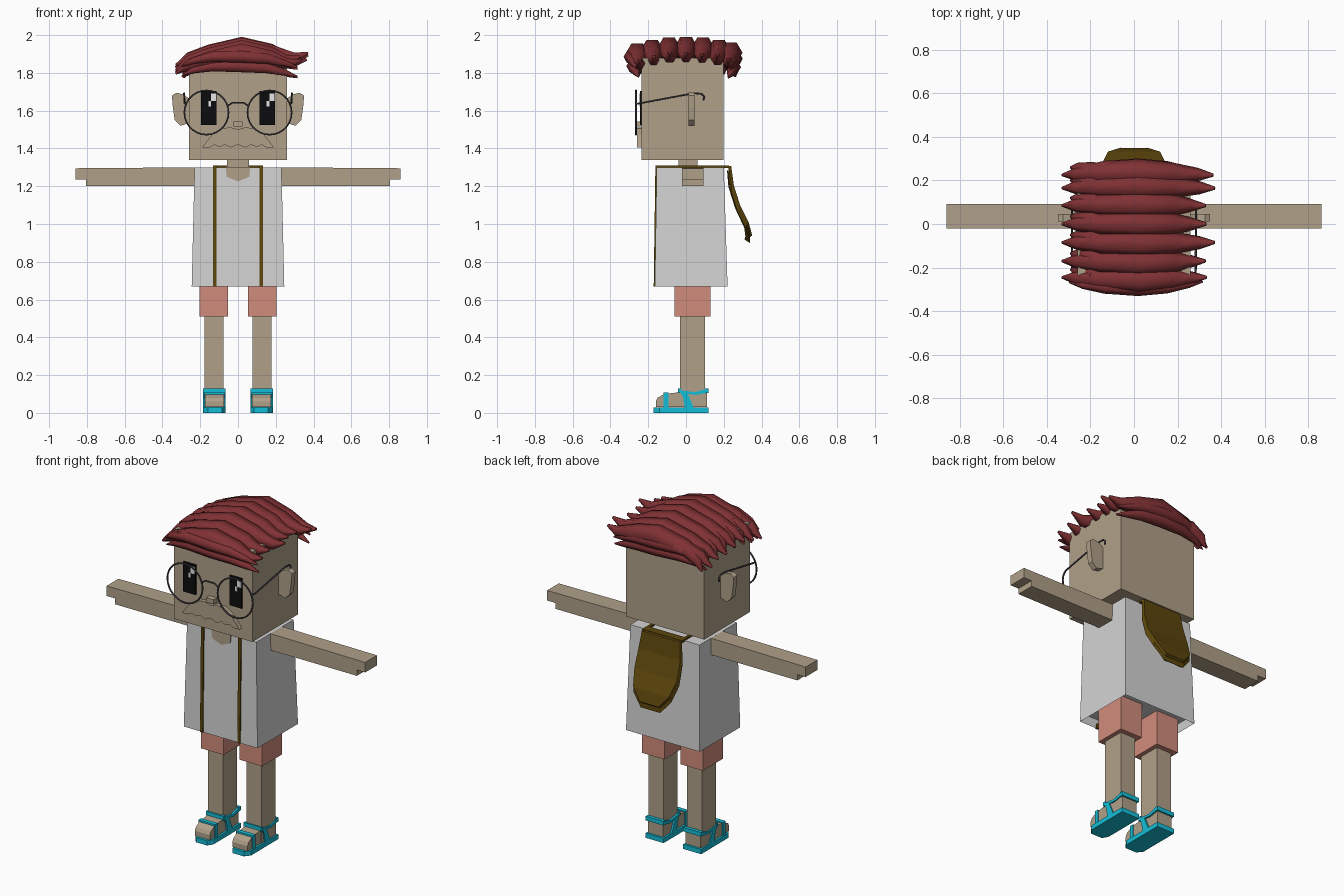
import bpy, bmesh, math, random
from mathutils import Vector

random.seed(4)
old = bpy.data.objects.get("Cube")
if old:
    bpy.data.objects.remove(old)


def material(name, r, g, b):
    m = bpy.data.materials.new(name)
    m.use_nodes = True
    col = [(c / 255 / 12.92 if c < 11 else ((c / 255 + 0.055) / 1.055) ** 2.4) for c in (r, g, b)] + [1]
    m.diffuse_color = col
    m.node_tree.nodes["Principled BSDF"].inputs["Base Color"].default_value = col
    return m


skin = material("skin tan", 176, 160, 137)
white = material("shirt white", 212, 212, 212)
coral = material("shorts coral", 209, 140, 123)
cyan = material("sandal cyan", 20, 189, 215)
red = material("hair red", 128, 49, 52)
olive = material("hood olive", 92, 70, 12)
wire = material("frame grey", 78, 72, 78)
black = material("eye black", 12, 12, 14)
shine = material("eye shine", 245, 245, 245)


def finish(name, bm, mat):
    bmesh.ops.recalc_face_normals(bm, faces=bm.faces)
    me = bpy.data.meshes.new(name)
    bm.to_mesh(me)
    bm.free()
    me.materials.append(mat)
    ob = bpy.data.objects.new(name, me)
    bpy.context.collection.objects.link(ob)
    return ob


def prism(name, pts, axis, lo, hi, mat):
    """Extrude a flat outline along one axis."""
    bm = bmesh.new()

    def place(p, d):
        return {"X": (d, p[0], p[1]), "Y": (p[0], d, p[1]), "Z": (p[0], p[1], d)}[axis]
    f = bm.faces.new([bm.verts.new(place(p, lo)) for p in pts])
    new = bmesh.ops.extrude_face_region(bm, geom=[f])["geom"]
    shift = Vector(place((0, 0), hi - lo))
    bmesh.ops.translate(bm, vec=shift, verts=[v for v in new if isinstance(v, bmesh.types.BMVert)])
    return finish(name, bm, mat)


def box(name, x, y, z, mat):
    return prism(name, [(x[0], y[0]), (x[1], y[0]), (x[1], y[1]), (x[0], y[1])], "Z", z[0], z[1], mat)


def tube(name, pts, size, mat, radii=None, closed=False, smooth=False):
    """Round wire or tapered lock along a path."""
    cu = bpy.data.curves.new(name, "CURVE")
    cu.dimensions = "3D"
    cu.bevel_depth = size
    cu.bevel_resolution = 1
    cu.use_fill_caps = True
    sp = cu.splines.new("POLY")
    sp.points.add(len(pts) - 1)
    for i, p in enumerate(pts):
        sp.points[i].co = (*p, 1)
        sp.points[i].radius = radii[i] if radii else 1
    sp.use_cyclic_u = closed
    cu.materials.append(mat)
    ob = bpy.data.objects.new(name, cu)
    bpy.context.collection.objects.link(ob)
    bpy.ops.object.select_all(action="DESELECT")
    ob.select_set(True)
    bpy.context.view_layer.objects.active = ob
    bpy.ops.object.convert(target="MESH")
    ob = bpy.context.view_layer.objects.active
    for p in ob.data.polygons:
        p.use_smooth = smooth
    return ob


# Head and neck
box("head", (-.26, .26), (-.235, .198), (1.34, 1.88), skin)
box("neck", (-.058, .058), (-.04, .06), (1.28, 1.36), skin)

# Flared shirt with a recessed hem
bm = bmesh.new()
rings = []
for w, y0, y1, z in ((.245, -.165, .22, .67), (.23, -.155, .2, 1.3)):
    rings.append([bm.verts.new(c) for c in ((-w, y0, z), (w, y0, z), (w, y1, z), (-w, y1, z))])
hem = bm.faces.new(rings[0])
bm.faces.new(rings[1])
for i in range(4):
    j = (i + 1) % 4
    bm.faces.new((rings[0][i], rings[0][j], rings[1][j], rings[1][i]))
bmesh.ops.recalc_face_normals(bm, faces=bm.faces)
bmesh.ops.inset_region(bm, faces=[hem], thickness=.012)
bmesh.ops.translate(bm, vec=(0, 0, .05), verts=hem.verts)
finish("shirt", bm, white)
prism("neckline", [(-.065, 1.302), (.065, 1.302), (.06, 1.25), (0, 1.225), (-.06, 1.25)],
      "Y", -.161, -.152, skin)

# Paired parts
for s, side in ((1, "left"), (-1, "right")):
    def sx(*xs):
        return [s * x for x in xs]

    def mir(pts):
        return [(s * p[0], *p[1:]) for p in pts]

    # Arm with a stepped hand
    prism(side + "_arm", mir([(.22, 1.2), (.805, 1.2), (.805, 1.235), (.86, 1.235), (.86, 1.295), (.22, 1.3)]),
          "Y", -.02, .092, skin)
    # Leg and shorts
    box(side + "_leg", sx(.078, .178), (-.033, .1), (.03, .6), skin)
    box(side + "_short", sx(.053, .203), (-.06, .13), (.51, .72), coral)
    # Foot and sandal
    prism(side + "_foot", [(-.16, .03), (.11, .03), (.11, .11), (-.03, .11), (-.115, .1), (-.15, .08), (-.16, .06)],
          "X", *sx(.075, .175), skin)
    prism(side + "_sole", mir([(.065, .12), (.065, -.14), (.085, -.172), (.16, -.172), (.185, -.14), (.185, .12)]),
          "Z", 0, .028, cyan)
    box(side + "_toe_strap", sx(.07, .18), (-.118, -.092), (.02, .108), cyan)
    ankle = [(-.04, .13), (-.02, .118), (.05, .11), (.12, .13), (.12, .107), (.05, .095), (.01, .1),
             (.045, .02), (-.005, .02), (-.015, .08)]
    for x0, x1 in ((.065, .079), (.171, .185)):
        prism(side + "_ankle_strap", ankle, "X", *sx(x0, x1), cyan)
    box(side + "_front_strap", sx(.066, .184), (-.042, -.025), (.105, .13), cyan)
    box(side + "_heel_strap", sx(.066, .184), (.1, .12), (.105, .13), cyan)
    # Ear
    prism(side + "_ear", mir([(.255, 1.66), (.285, 1.685), (.325, 1.695), (.35, 1.68), (.345, 1.62),
                              (.335, 1.55), (.305, 1.52), (.255, 1.535)]), "Y", .012, .046, skin)
    # Eye with highlights on the same side of each
    cx = s * .154
    box(side + "_eye", (cx - .041, cx + .041), (-.243, -.234), (1.525, 1.705), black)
    box(side + "_eye_shine", (cx + .012, cx + .038), (-.246, -.24), (1.65, 1.692), shine)
    box(side + "_eye_glint", (cx - .002, cx + .012), (-.246, -.24), (1.622, 1.65), shine)
    # Glasses rim and temple
    ring = [(s * .167 + .117 * math.cos(a * math.tau / 28), -.265, 1.59 + .117 * math.sin(a * math.tau / 28))
            for a in range(28)]
    tube(side + "_rim", ring, .005, wire, closed=True)
    tube(side + "_temple", mir([(.274, -.265, 1.635), (.283, -.24, 1.64), (.285, 0, 1.685), (.285, .04, 1.692),
                                (.285, .08, 1.69), (.285, .096, 1.675), (.285, .092, 1.655)]), .005, wire)
    # Strap over the shoulder
    prism(side + "_strap", [(-.171, .67), (-.162, 1.31), (.225, 1.31), (.225, 1.298), (-.15, 1.298), (-.16, .67)],
          "X", *sx(.115, .133), olive)

# Glasses bridge, nose and moustache
tube("bridge", [(-.055, -.265, 1.625), (-.03, -.265, 1.642), (.03, -.265, 1.642), (.055, -.265, 1.625)], .005, wire)
box("nose", (-.025, .025), (-.268, -.234), (1.515, 1.543), skin)
half = [(.04, 1.512), (.09, 1.505), (.135, 1.475), (.165, 1.44), (.19, 1.405), (.15, 1.405), (.125, 1.42),
        (.1, 1.407), (.07, 1.42), (.04, 1.405)]
outline = [(0, 1.5)] + half + [(0, 1.42)] + [(-x, z) for x, z in reversed(half)]
prism("moustache", outline, "Y", -.26, -.234, skin)

# Hood hanging down the back with a raised border
bm = bmesh.new()
rows = []
for z, w, y in ((1.308, .13, .225), (1.2, .145, .24), (1.09, .148, .275), (1.0, .125, .32), (.93, .065, .338)):
    rows.append([bm.verts.new((w * t, y, z)) for t in (-1, -.4, .4, 1)])
for a, b in zip(rows, rows[1:]):
    for i in range(3):
        bm.faces.new((a[i + 1], a[i], b[i], b[i + 1]))
bmesh.ops.inset_region(bm, faces=bm.faces[:], thickness=.02, depth=0, use_boundary=True)
bmesh.ops.inset_region(bm, faces=bm.faces[:12], thickness=.006, depth=-.014)
hood = finish("hood", bm, olive)
solid = hood.modifiers.new("thickness", "SOLIDIFY")
solid.thickness = .03
if hood.data.polygons[0].normal.y < 0:
    solid.offset = 1
box("hood_collar", (-.132, .132), (.18, .228), (1.296, 1.31), olive)

# Hair locks swept from side to side
XS = (-.33, -.26, -.15, .02, .17, .28, .35)
ZS = (1.84, 1.88, 1.905, 1.938, 1.91, 1.885, 1.905)
RS = (.1, .55, .85, 1, .85, .5, .12)
for k, y in enumerate((-.245, -.17, -.085, 0, .085, .165, .225)):
    drop = .6 * y * y
    tip = random.uniform(-.03, .025)
    pts = [(x + (tip if i > 4 else 0), y * (1 + .06 * (1 - abs(x) * 3)), z - drop + (random.uniform(-.01, .01) if i in (0, 6) else 0))
           for i, (x, z) in enumerate(zip(XS, ZS))]
    tube("hair_lock", pts, .061, red, RS, smooth=True)
    # Short lock at the narrow end
    tube("side_lock", [(-.29, y + .035, 1.81 - drop), (-.26, y + .03, 1.86 - drop), (-.19, y + .02, 1.9 - drop),
                       (-.08, y, 1.91 - drop)], .04, red, (.15, .7, 1, .5), smooth=True)

# Fringe along the front and back edges
for y, zs in ((-.265, 0), (-.25, -.05), (.235, -.01), (.225, -.055)):
    sgn = math.copysign(1, y)
    pts = [(x * .9, y + sgn * .03 * (1 - (x / .35) ** 2), z + zs)
           for x, z in zip(XS, (1.835, 1.865, 1.885, 1.885, 1.875, 1.85, 1.83))]
    tube("fringe_lock", pts, .036, red, RS, smooth=True)
